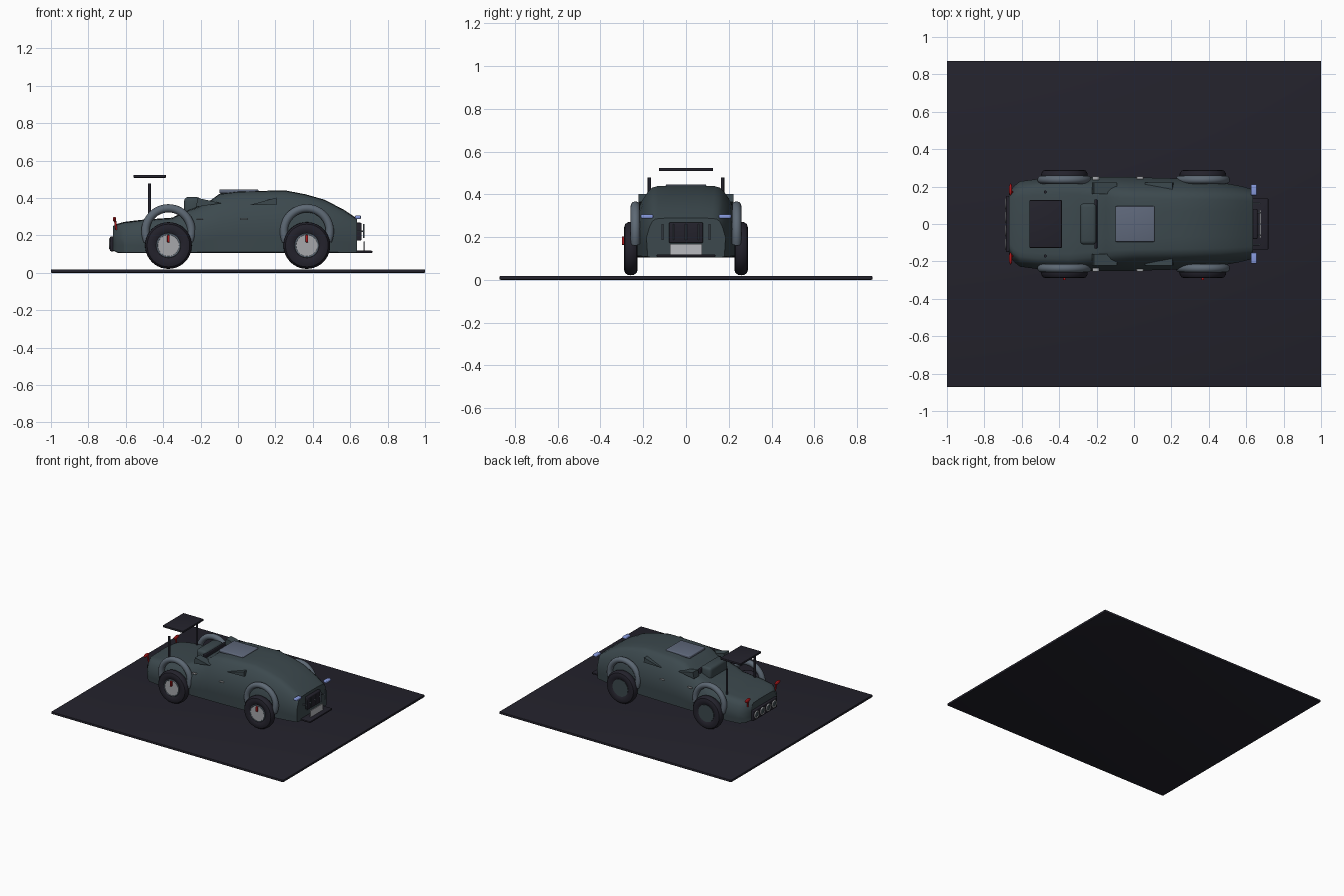
import bpy, bmesh
from math import sin, cos, pi, radians
from mathutils import Vector

if "Cube" in bpy.data.objects:
    bpy.data.objects.remove(bpy.data.objects["Cube"])


def material(name, rgb):
    m = bpy.data.materials.new(name)
    m.diffuse_color = (*rgb, 1)
    m.use_nodes = True
    m.node_tree.nodes["Principled BSDF"].inputs["Base Color"].default_value = m.diffuse_color
    return m


SLATE = material("slate_paint", (0.045, 0.066, 0.075))
BLACK = material("near_black", (0.017, 0.016, 0.025))
FENDER = material("fender_grey", (0.11, 0.14, 0.175))
GLASS = material("roof_panel_blue_grey", (0.115, 0.14, 0.2))
STEEL = material("light_steel", (0.38, 0.39, 0.41))
PLATE = material("pale_plate", (0.48, 0.49, 0.52))
RED = material("red", (0.45, 0.01, 0.012))
LAMP = material("lamp_blue", (0.24, 0.32, 0.72))


def finish(name, bm, mat, smooth=True, angle=35):
    bmesh.ops.recalc_face_normals(bm, faces=bm.faces[:])
    me = bpy.data.meshes.new(name)
    bm.to_mesh(me)
    bm.free()
    me.materials.append(mat)
    ob = bpy.data.objects.new(name, me)
    bpy.context.collection.objects.link(ob)
    if smooth:
        bpy.ops.object.select_all(action='DESELECT')
        ob.select_set(True)
        bpy.context.view_layer.objects.active = ob
        bpy.ops.object.shade_smooth_by_angle(angle=radians(angle))
    return ob


def loft(name, rings, mat, loop=False, angle=35):
    """Skin a list of closed rings; cap the ends unless it loops."""
    bm = bmesh.new()
    vs = [[bm.verts.new(p) for p in r] for r in rings]
    n = len(rings[0])
    pairs = list(zip(vs, vs[1:])) + ([(vs[-1], vs[0])] if loop else [])
    for a, b in pairs:
        for i in range(n):
            j = (i + 1) % n
            bm.faces.new((a[i], a[j], b[j], b[i]))
    if not loop:
        bm.faces.new(vs[0])
        bm.faces.new(vs[-1])
    return finish(name, bm, mat, angle=angle)


def box(name, x, y, z, mat, bevel=0.0):
    """Box from (min, max) ranges."""
    bm = bmesh.new()
    bmesh.ops.create_cube(bm, size=1)
    for v in bm.verts:
        v.co = Vector([(r[0] + r[1]) / 2 + c * (r[1] - r[0]) for r, c in zip((x, y, z), v.co)])
    if bevel:
        bmesh.ops.bevel(bm, geom=bm.edges[:], offset=bevel, segments=3, profile=0.5, affect='EDGES')
    return finish(name, bm, mat, smooth=bevel > 0)


def rod(name, a, b, r, mat, seg=16):
    """Cylinder between two points."""
    a, b = Vector(a), Vector(b)
    q = Vector((0, 0, 1)).rotation_difference(b - a)
    ring = [q @ Vector((r * cos(2 * pi * i / seg), r * sin(2 * pi * i / seg), 0)) for i in range(seg)]
    return loft(name, [[a + p for p in ring], [b + p for p in ring]], mat)


def blob(name, c, s, mat):
    bm = bmesh.new()
    bmesh.ops.create_uvsphere(bm, u_segments=16, v_segments=10, radius=1)
    for v in bm.verts:
        v.co = Vector([c[i] + v.co[i] * s[i] for i in range(3)])
    return finish(name, bm, mat, angle=60)


def tube_arc(name, c, R, r, a0, a1, axis, mat, seg=32, squash=1.0):
    """Round tube along an arc in the xz (axis y) or yz (axis x) plane."""
    full = abs(a1 - a0) >= 360
    rings = []
    for i in range(seg if full else seg + 1):
        t = radians(a0 + (a1 - a0) * i / seg)
        ring = []
        for k in range(12):
            p = 2 * pi * k / 12
            d, side = R + r * cos(p), r * squash * sin(p)
            off = (d * cos(t), side, d * sin(t)) if axis == 'y' else (side, d * cos(t), d * sin(t))
            ring.append([c[m] + off[m] for m in range(3)])
        rings.append(ring)
    return loft(name, rings, mat, loop=full, angle=60)


# ground slab
box("ground_slab", (-1, 1), (-0.872, 0.872), (0, 0.018), BLACK, 0.004)

# body shell: x, bottom, top, lower half width, roof half width
stations = [
    (-0.668, .12, .25, .16, .13), (-0.645, .107, .262, .2, .165), (-0.61, .105, .272, .228, .19),
    (-0.52, .105, .283, .24, .2), (-0.35, .105, .295, .248, .205), (-0.295, .105, .325, .25, .2),
    (-0.2, .105, .36, .25, .19), (-0.15, .105, .385, .25, .185), (-0.1, .105, .422, .25, .18),
    (0, .105, .435, .25, .175), (0.25, .105, .441, .243, .172), (0.36, .105, .42, .236, .17),
    (0.465, .105, .39, .222, .167), (0.57, .105, .335, .203, .16), (0.637, .105, .29, .185, .155)]


def section(x, b, t, w, r):
    h = t - b
    half = [(w * .9, b), (w * .97, b + .02 * h), (w * .985, b + .25 * h), (w, b + .5 * h),
            (r + .5 * (w - r), t - .22 * h), (r + .1 * (w - r), t - .09 * h),
            (r * .92, t - .03 * h), (r * .78, t - .003), (r * .4, t)]
    return [(x, y, z) for y, z in half] + [(x, -y, z) for y, z in reversed(half)]


loft("body_shell", [section(*s) for s in stations], SLATE, angle=30)

# roof panel, seat hump and roll bar
box("roof_panel", (-0.1, 0.11), (-0.095, 0.095), (0.425, 0.446), GLASS, 0.006)
box("seat_hump", (-0.288, -0.2), (-0.11, 0.11), (0.3, 0.405), SLATE, 0.02)
box("roll_bar", (-0.212, -0.196), (-0.132, 0.132), (0.33, 0.392), BLACK, 0.006)

# rear wing
box("wing_blade", (-0.56, -0.385), (-0.127, 0.127), (0.508, 0.524), BLACK, 0.004)

# wheels: every wheel has its pale face towards -y
tyre = [(.062, -.022), (.075, -.029), (.098, -.032), (.114, -.027), (.123, -.014), (.125, 0),
        (.123, .014), (.114, .027), (.098, .032), (.075, .029), (.062, .022)]
for end, x in (("rear", -0.372), ("front", 0.368)):
    for side, s in (("right", -1), ("left", 1)):
        tag, y, z = f"{end}_{side}", s * 0.258, 0.146
        rings = [[(x + r * cos(2 * pi * i / 40), y + d, z + r * sin(2 * pi * i / 40)) for r, d in tyre]
                 for i in range(40)]
        loft("tyre_" + tag, rings, BLACK, loop=True)
        rod("wheel_back_" + tag, (x, y - .015, z), (x, y + .027, z), .066, SLATE, 32)
        rod("wheel_face_" + tag, (x, y - .03, z), (x, y - .015, z), .058, STEEL, 32)
        tube_arc("rim_ring_" + tag, (x, y - .027, z), .061, .005, 0, 360, 'y', FENDER)
        box("hub_marker_" + tag, (x - .007, x + .007), (y - .042, y - .026), (.163, .202), RED, .003)
        # round tube fender
        tube_arc("fender_" + tag, (x, s * .237, .222), .123, .022, -25, 205, 'y', FENDER)

for side, s in (("right", -1), ("left", 1)):
    def span(a, b):
        return tuple(sorted((s * a, s * b)))

    # wing posts and lamps
    rod("wing_post_" + side, (-.474, s * .171, .26), (-.474, s * .171, .478), .008, BLACK)
    blob("tail_lamp_" + side, (-.66, s * .184, .286), (.009, .033, .014), RED)
    rod("tail_lamp_stem_" + side, (-.65, s * .17, .23), (-.658, s * .175, .285), .006, RED)
    box("head_lamp_" + side, (.625, .657), span(.153, .212), (.287, .306), LAMP, .006)
    # door handles
    for n, x in (("rear", -.205), ("front", .032)):
        box(f"door_handle_{n}_{side}", (x - .018, x + .018), span(.235, .254), (.285, .291), STEEL, .002)
    # wedge scoops in the upper flank
    for n, pts in (("front", ((.06, .362), (.205, .402), (.21, .365))),
                   ("rear", ((-.225, .352), (-.215, .4), (-.09, .372)))):
        loft(f"side_scoop_{n}_{side}", [[(x, s * .16, z) for x, z in pts],
                                        [(x, s * .222, z) for x, z in pts]], SLATE)

# rear panel with four exhausts
box("rear_panel", (-.684, -.66), (-.15, .15), (.115, .195), BLACK, .006)
for i in range(4):
    y = -.108 + .072 * i
    tube_arc(f"exhaust_ring_{i + 1}", (-.685, y, .155), .024, .006, 0, 360, 'x', STEEL, 24)
    rod(f"exhaust_core_{i + 1}", (-.688, y, .155), (-.67, y, .155), .021, SLATE)

# front splitter, grille, bars and number plate
box("front_splitter", (.6, .718), (-.137, .137), (.106, .118), BLACK, .003)
box("grille", (.63, .66), (-.08, .08), (.172, .268), BLACK, .006)
for i, y in enumerate((-.11, -.06, 0, .06, .11)):
    rod(f"grille_bar_{i + 1}", (.672, y, .185), (.672, y, .262), .0045, FENDER, 10)
    rod(f"grille_bar_mount_{i + 1}", (.63, y, .222), (.672, y, .222), .004, FENDER, 8)
box("number_plate", (.672, .679), (-.075, .075), (.118, .168), PLATE)
